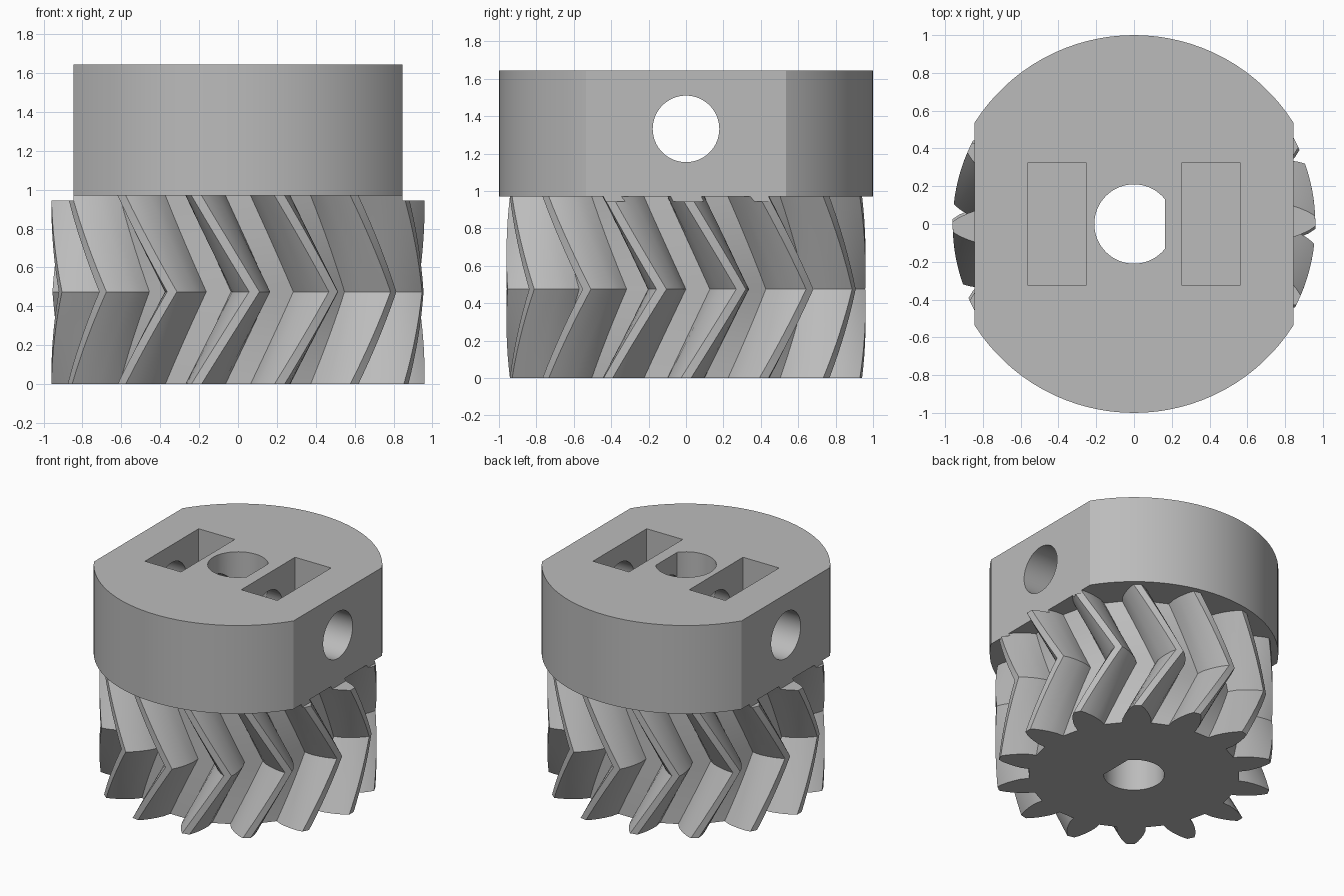
import bpy, bmesh, math
from mathutils import Matrix, Vector

cube = bpy.data.objects.get("Cube")
if cube:
    bpy.data.objects.remove(cube)

TEETH = 14
TWIST = math.radians(17.86)
MID, GEAR_TOP, HUB_TOP = 0.475, 0.97, 1.645
HUB_R, FLAT_X = 1.0, 0.845
SCREW_Z = 1.332

steel = bpy.data.materials.new("plain_grey")
steel.use_nodes = True
colour = (0.5, 0.5, 0.5, 1)
steel.diffuse_color = colour
steel.node_tree.nodes["Principled BSDF"].inputs["Base Color"].default_value = colour


def finish(bm, name):
    bmesh.ops.recalc_face_normals(bm, faces=bm.faces)
    mesh = bpy.data.meshes.new(name)
    bm.to_mesh(mesh)
    bm.free()
    mesh.materials.append(steel)
    obj = bpy.data.objects.new(name, mesh)
    bpy.context.collection.objects.link(obj)
    return obj


def loft(name, outline, levels):
    """Stack an outline at (height, turn) levels and close both ends."""
    bm = bmesh.new()
    rings = []
    for z, turn in levels:
        spin = Matrix.Rotation(turn, 3, 'Z')
        rings.append([bm.verts.new(spin @ Vector((x, y, z))) for x, y in outline])
    for low, high in zip(rings, rings[1:]):
        for i in range(len(low)):
            j = (i + 1) % len(low)
            bm.faces.new((low[i], low[j], high[j], high[i]))
    bm.faces.new(rings[0][::-1])
    bm.faces.new(rings[-1])
    return finish(bm, name)


def box(name, x, y, z):
    return loft(name, [(x[0], y[0]), (x[1], y[0]), (x[1], y[1]), (x[0], y[1])],
                [(z[0], 0), (z[1], 0)])


def circle_outline(radius, count, limit):
    """Circle flattened where x passes the limits."""
    low, high = limit
    angles = [2 * math.pi * i / count for i in range(count)]
    for edge in (low, high):
        if abs(edge) < radius:
            a = math.acos(edge / radius)
            angles += [a, 2 * math.pi - a]
    pts = [(radius * math.cos(a), radius * math.sin(a)) for a in sorted(angles)]
    return [p for p in pts if low - 1e-5 <= p[0] <= high + 1e-5]


def cut(obj, cutters):
    for c in cutters:
        mod = obj.modifiers.new("cut", 'BOOLEAN')
        mod.operation, mod.solver, mod.object = 'DIFFERENCE', 'EXACT', c
        bpy.context.view_layer.objects.active = obj
        bpy.ops.object.modifier_apply(modifier=mod.name)


# Gear outline: one tooth flank mirrored, then repeated round the axis
flank = [(0.73, 7.8), (0.79, 7.1), (0.84, 5.8), (0.88, 4.6), (0.925, 3.1), (0.96, 1.6)]
tooth = [(r, -a) for r, a in flank] + [(r, a) for r, a in reversed(flank)]
gear_outline = []
for t in range(TEETH):
    for r, a in tooth:
        ang = 2 * math.pi * t / TEETH + math.radians(a)
        gear_outline.append((r * math.cos(ang), r * math.sin(ang)))

# Herringbone levels: twist out to the middle and back again
STEPS = 8
levels = [(MID * i / STEPS, TWIST * i / STEPS) for i in range(STEPS + 1)]
levels += [(MID + (GEAR_TOP - MID) * i / STEPS, TWIST * (1 - i / STEPS))
           for i in range(1, STEPS + 1)]
gear = loft("herringbone_gear", gear_outline, levels)

# Hub with two side flats
hub = loft("hub", circle_outline(HUB_R, 100, (-FLAT_X, FLAT_X)),
           [(GEAR_TOP, 0), (HUB_TOP, 0)])

# Cutters: D-shaped bore, cross screw hole, nut slots and tooth trims at the flats
bore = loft("bore_cutter", circle_outline(0.21, 64, (-1, 0.165)), [(-0.2, 0), (2, 0)])
bm = bmesh.new()
bmesh.ops.create_cone(bm, cap_ends=True, segments=64, radius1=0.178, radius2=0.178, depth=3,
                      matrix=Matrix.Translation((0, 0, SCREW_Z)) @ Matrix.Rotation(math.pi / 2, 4, 'Y'))
screw = finish(bm, "screw_cutter")
slots, trims = [], []
for side in (-1, 1):
    slots.append(box("slot_cutter", sorted((side * 0.255, side * 0.56)), (-0.325, 0.325), (1.0, 2)))
    trims.append(box("trim_cutter", sorted((side * FLAT_X, side * 1.2)), (-1, 1), (0.945, 1.2)))

cut(gear, [bore] + trims)
cut(hub, [bore, screw] + slots)
for helper in [bore, screw] + slots + trims:
    bpy.data.objects.remove(helper)

# Smooth curved walls, keep crisp edges
for obj in (gear, hub):
    bpy.ops.object.select_all(action='DESELECT')
    obj.select_set(True)
    bpy.context.view_layer.objects.active = obj
    bpy.ops.object.shade_smooth_by_angle(angle=math.radians(20))
